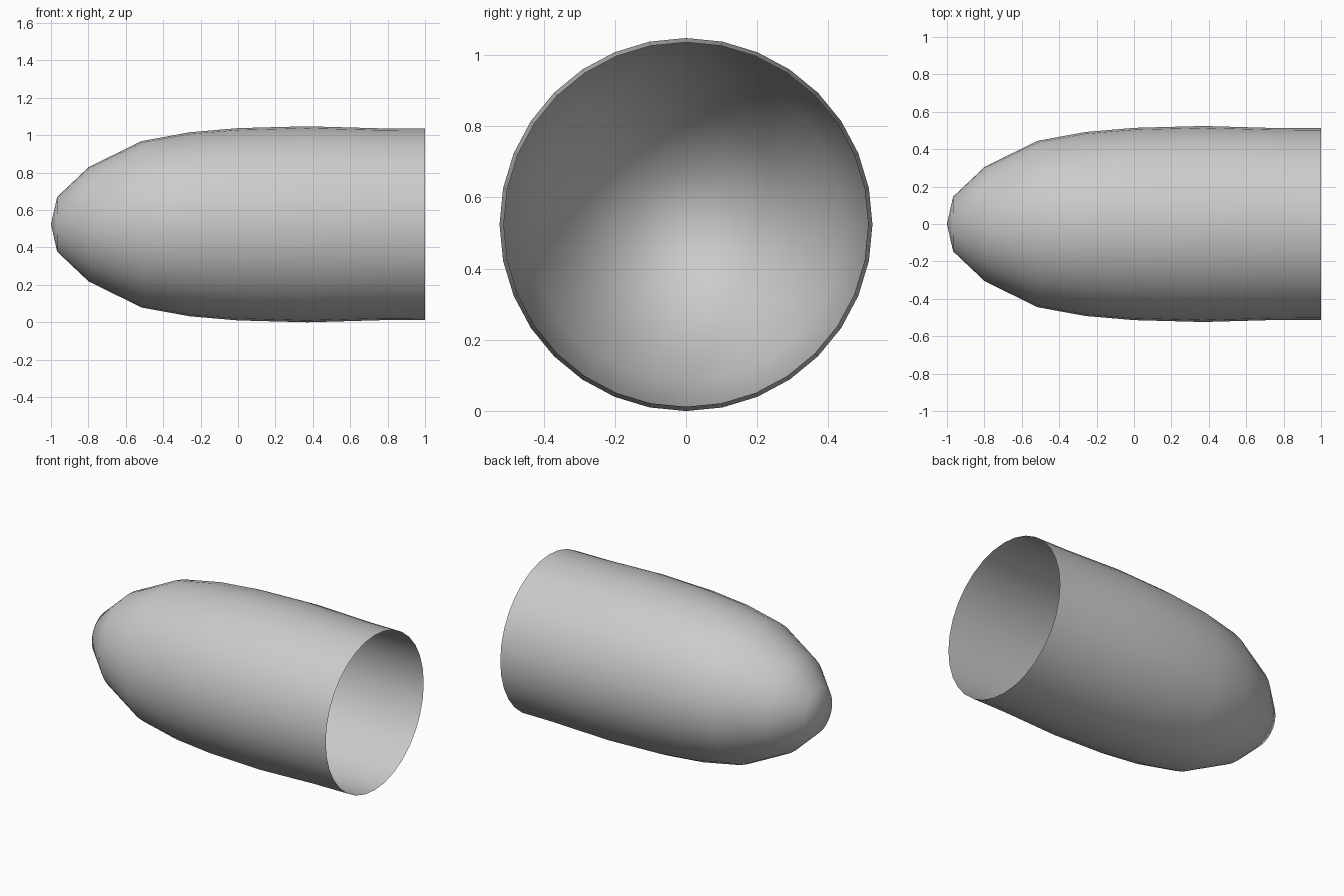
import bpy, bmesh, math

if "Cube" in bpy.data.objects:
    bpy.data.objects.remove(bpy.data.objects["Cube"])

SIDES = 32
R_MAX = 0.524
# (x, radius) from the rounded nose to the open rim
PROFILE = [(-0.967, 0.146), (-0.798, 0.306), (-0.515, 0.445), (-0.257, 0.492),
           (0.0, 0.514), (0.37, R_MAX), (0.76, 0.513), (1.0, 0.512)]

bm = bmesh.new()

# Rings of the open shell
rings = []
for x, r in PROFILE:
    ring = []
    for i in range(SIDES):
        a = 2 * math.pi * i / SIDES
        ring.append(bm.verts.new((x, r * math.cos(a), R_MAX + r * math.sin(a))))
    rings.append(ring)

# Shell wall
for a, b in zip(rings, rings[1:]):
    for i in range(SIDES):
        j = (i + 1) % SIDES
        bm.faces.new((a[i], a[j], b[j], b[i]))

# Nose fan
tip = bm.verts.new((-1.0, 0, R_MAX))
for i in range(SIDES):
    bm.faces.new((tip, rings[0][(i + 1) % SIDES], rings[0][i]))

bmesh.ops.recalc_face_normals(bm, faces=bm.faces)
# An open shell: make sure the nose faces outward
bm.normal_update()
if tip.link_faces[0].normal.x > 0:
    bmesh.ops.reverse_faces(bm, faces=bm.faces)
for f in bm.faces:
    f.smooth = True

mesh = bpy.data.meshes.new("hollow_shell")
bm.to_mesh(mesh)
bm.free()
shell = bpy.data.objects.new("hollow_shell", mesh)
bpy.context.collection.objects.link(shell)
